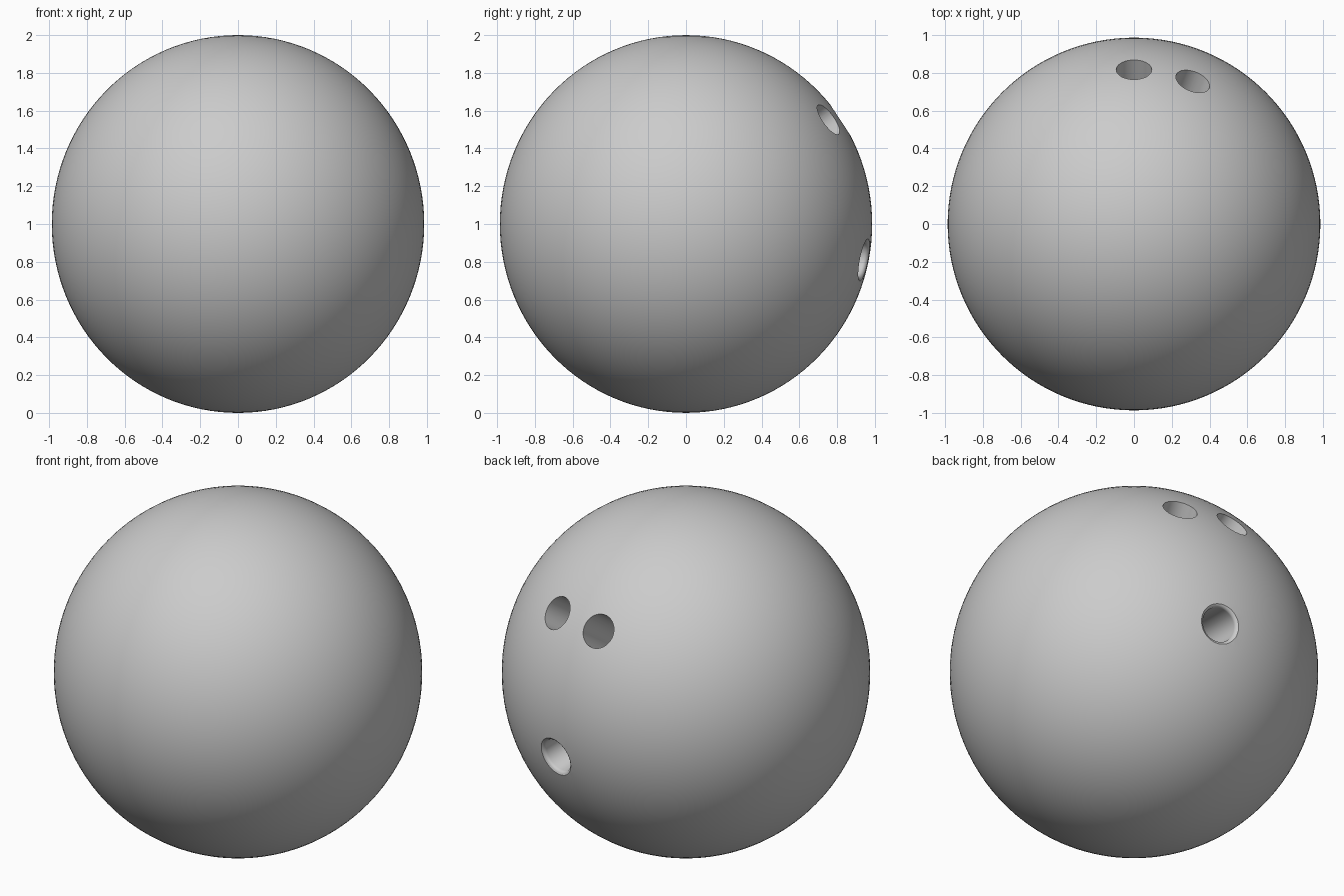
import bpy, bmesh, math
from mathutils import Vector

if "Cube" in bpy.data.objects:
    bpy.data.objects.remove(bpy.data.objects["Cube"])

RX, RZ = 0.986, 1.0          # ball half-width and half-height
CENTRE = Vector((0, 0, 1))


def drill(name, direction, radius, depth, fillet=0.0, sides=64):
    """Lathed cutter whose axis points out of the ball; fillet flares the mouth."""
    d = Vector((direction[0] / RX, direction[1] / RX, direction[2] / RZ)).normalized()
    surf = Vector((d.x * RX, d.y * RX, d.z * RZ)).length
    axis = Vector((d.x * RX, d.y * RX, d.z * RZ)).normalized()
    prof = [(radius, surf - depth)]
    if fillet:
        outer = radius + fillet
        rim = math.sqrt(surf ** 2 - outer ** 2)
        for i in range(7):
            a = math.radians(70) * i / 6
            prof.append((outer - fillet * math.cos(a), rim - fillet + fillet * math.sin(a)))
        prof.append((outer + 0.01, rim + 0.012))
        prof.append((outer + 0.01, surf + 0.1))
    else:
        prof.append((radius, surf + 0.1))
    bm = bmesh.new()
    rings = [[bm.verts.new((r * math.cos(2 * math.pi * k / sides),
                            r * math.sin(2 * math.pi * k / sides), t))
              for k in range(sides)] for r, t in prof]
    for lo, hi in zip(rings, rings[1:]):
        for k in range(sides):
            n = (k + 1) % sides
            bm.faces.new((lo[k], lo[n], hi[n], hi[k]))
    bm.faces.new(rings[0][::-1])
    bm.faces.new(rings[-1])
    me = bpy.data.meshes.new(name)
    bm.to_mesh(me)
    bm.free()
    ob = bpy.data.objects.new(name, me)
    bpy.context.collection.objects.link(ob)
    ob.location = CENTRE
    ob.rotation_euler = axis.to_track_quat('Z', 'Y').to_euler()
    ob.hide_render = True
    return ob


# Ball
bpy.ops.mesh.primitive_uv_sphere_add(segments=128, ring_count=64, radius=1, location=CENTRE)
ball = bpy.context.object
ball.name = "ball"
ball.scale = (RX, RX, RZ)
bpy.ops.object.transform_apply(location=False, rotation=False, scale=True)

# Two finger holes and a soft-rimmed thumb hole
cutters = [
    drill("finger_hole_a", (0.0, 0.82, 0.555), 0.094, 0.5),
    drill("finger_hole_b", (0.312, 0.757, 0.555), 0.094, 0.5),
    drill("thumb_hole", (0.19, 0.945, -0.19), 0.096, 0.5, fillet=0.022),
]
bpy.context.view_layer.update()
for c in cutters:
    m = ball.modifiers.new(c.name, 'BOOLEAN')
    m.operation = 'DIFFERENCE'
    m.solver = 'EXACT'
    m.object = c
    bpy.ops.object.modifier_apply(modifier=m.name)
for c in cutters:
    bpy.data.objects.remove(c)

bpy.ops.object.shade_smooth_by_angle(angle=math.radians(35))
